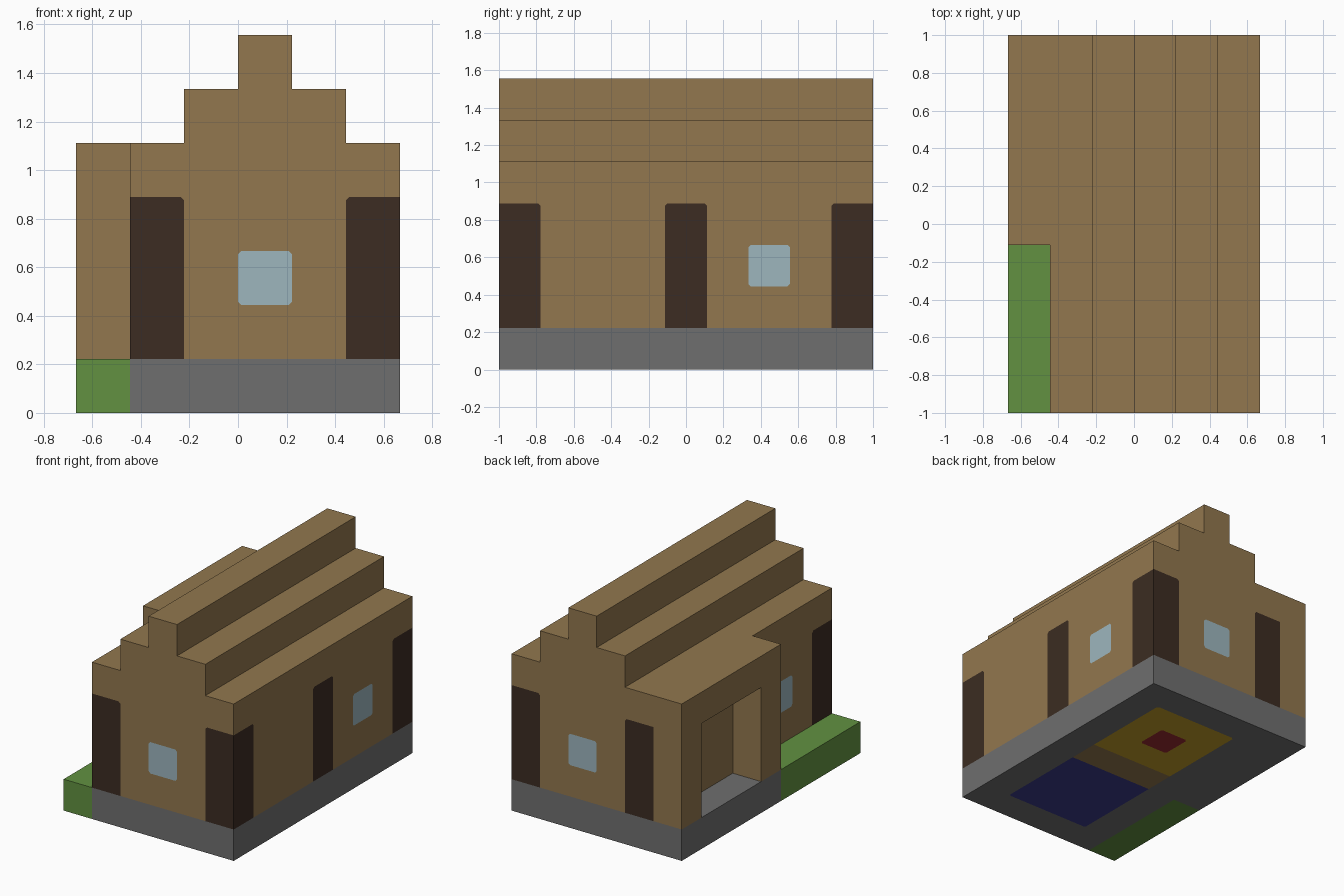
import bpy, bmesh
from collections import Counter
from mathutils import Vector, Matrix

cube = bpy.data.objects.get("Cube")
if cube:
    bpy.data.objects.remove(cube, do_unlink=True)

U = 2 / 9                                  # one building block
PLACE = Matrix.Scale(U, 4) @ Matrix.Translation((-3, -4.5, 0))


def material(name, *rgb):
    lin = [((c / 255 + 0.055) / 1.055) ** 2.4 for c in rgb] + [1]
    mat = bpy.data.materials.new(name)
    mat.use_nodes = True
    mat.diffuse_color = lin
    mat.node_tree.nodes["Principled BSDF"].inputs["Base Color"].default_value = lin
    return mat


WALL = material("wall_brown", 146, 119, 78)
STONE = material("stone_grey", 111, 111, 111)
GRASS = material("grass_green", 98, 145, 65)
DOOR = material("door_dark_brown", 60, 44, 34)
GLASS = material("window_blue", 157, 182, 190)
BLUE = material("floor_blue", 59, 59, 139)
YELLOW = material("floor_yellow", 196, 157, 39)
RED = material("floor_red", 156, 43, 48)


def finish(bm, name, mats):
    bmesh.ops.recalc_face_normals(bm, faces=bm.faces[:])
    bm.transform(PLACE)
    mesh = bpy.data.meshes.new(name)
    bm.to_mesh(mesh)
    bm.free()
    for mat in mats:
        mesh.materials.append(mat)
    obj = bpy.data.objects.new(name, mesh)
    bpy.context.scene.collection.objects.link(obj)


def box(lo, hi):
    bm = bmesh.new()
    bmesh.ops.create_cube(bm, size=1)
    for v in bm.verts:
        v.co = [hi[k] if v.co[k] > 0 else lo[k] for k in range(3)]
    return bm


def prism(name, points, depth, mat):
    """Extrude a flat outline along a depth vector."""
    bm = bmesh.new()
    face = bm.faces.new([bm.verts.new(p) for p in points])
    new = bmesh.ops.extrude_face_region(bm, geom=[face], use_keep_orig=True)["geom"]
    bmesh.ops.translate(bm, vec=depth,
                        verts=[e for e in new if isinstance(e, bmesh.types.BMVert)])
    finish(bm, name, [mat])


def painted_box(name, lo, hi, mats, rule):
    """Cut a box into blocks, colour the faces by rule, clip lone painted corners."""
    bm = box(lo, hi)
    for axis in range(3):
        normal = Vector([float(k == axis) for k in range(3)])
        for cut in range(lo[axis] + 1, hi[axis]):
            bmesh.ops.bisect_plane(bm, geom=bm.verts[:] + bm.edges[:] + bm.faces[:],
                                   dist=1e-5, plane_co=normal * cut, plane_no=normal)
    bmesh.ops.recalc_face_normals(bm, faces=bm.faces[:])
    for f in bm.faces:
        f.material_index = mats.index(rule(f.calc_center_median(), f.normal))
    corners = {}
    for v in bm.verts:
        faces = v.link_faces
        flat = all(f.normal.dot(faces[0].normal) > 0.9 for f in faces)
        count = Counter(f.material_index for f in faces).most_common()
        if flat and [c for _, c in count] == [3, 1]:
            corners.setdefault(count[0][0], []).append(v)
    for index, verts in corners.items():
        bmesh.ops.bevel(bm, geom=verts, offset=0.06, offset_type='OFFSET', segments=1,
                        profile=0.5, affect='VERTICES', material=index)
    finish(bm, name, mats)


def wall_colour(c, n):
    """Doors and windows sit in fixed block columns of each wall."""
    if abs(n.z) > 0.5:
        return WALL
    if abs(n.y) > 0.5:                     # front and back
        doors, windows, column = (1, 5), (3,), int(c.x)
    elif n.x > 0:                          # long wall
        doors, windows, column = (0, 4, 8), (6,), int(c.y)
    else:                                  # wall beside the grass
        doors, windows, column = (0,), (2,), int(c.y)
    if column in doors and c.z < 4:
        return DOOR
    if column in windows and 2 < c.z < 3:
        return GLASS
    return WALL


def base_colour(c, n):
    """Coloured floor patches on the underside."""
    if n.z > -0.5 or not 2 < c.x < 5 or not 1 < c.y < 8:
        return STONE
    if c.y < 4:
        return BLUE
    if c.y < 5:
        return WALL
    return RED if 3 < c.x < 4 and 6 < c.y < 7 else YELLOW


# Foundation and lawn
painted_box("stone_base", (1, 0, 0), (6, 9, 1), [STONE, WALL, BLUE, YELLOW, RED], base_colour)
finish(box((0, 4, 0), (1, 9, 1)), "porch_base", [STONE])
finish(box((0, 0, 0), (1, 4, 1)), "grass_strip", [GRASS])

# House walls with doors and windows
painted_box("house_walls", (1, 0, 1), (6, 9, 5), [WALL, DOOR, GLASS], wall_colour)

# Stepped roof
roof = [(2, 5), (5, 5), (5, 6), (4, 6), (4, 7), (3, 7), (3, 6), (2, 6)]
prism("stepped_roof", [(x, 0, z) for x, z in roof], (0, 9, 0), WALL)

# Side porch with a wide opening
porch = [(4, 1), (5, 1), (5, 4), (8, 4), (8, 1), (9, 1), (9, 5), (4, 5)]
prism("side_porch", [(0, y, z) for y, z in porch], (1, 0, 0), WALL)
